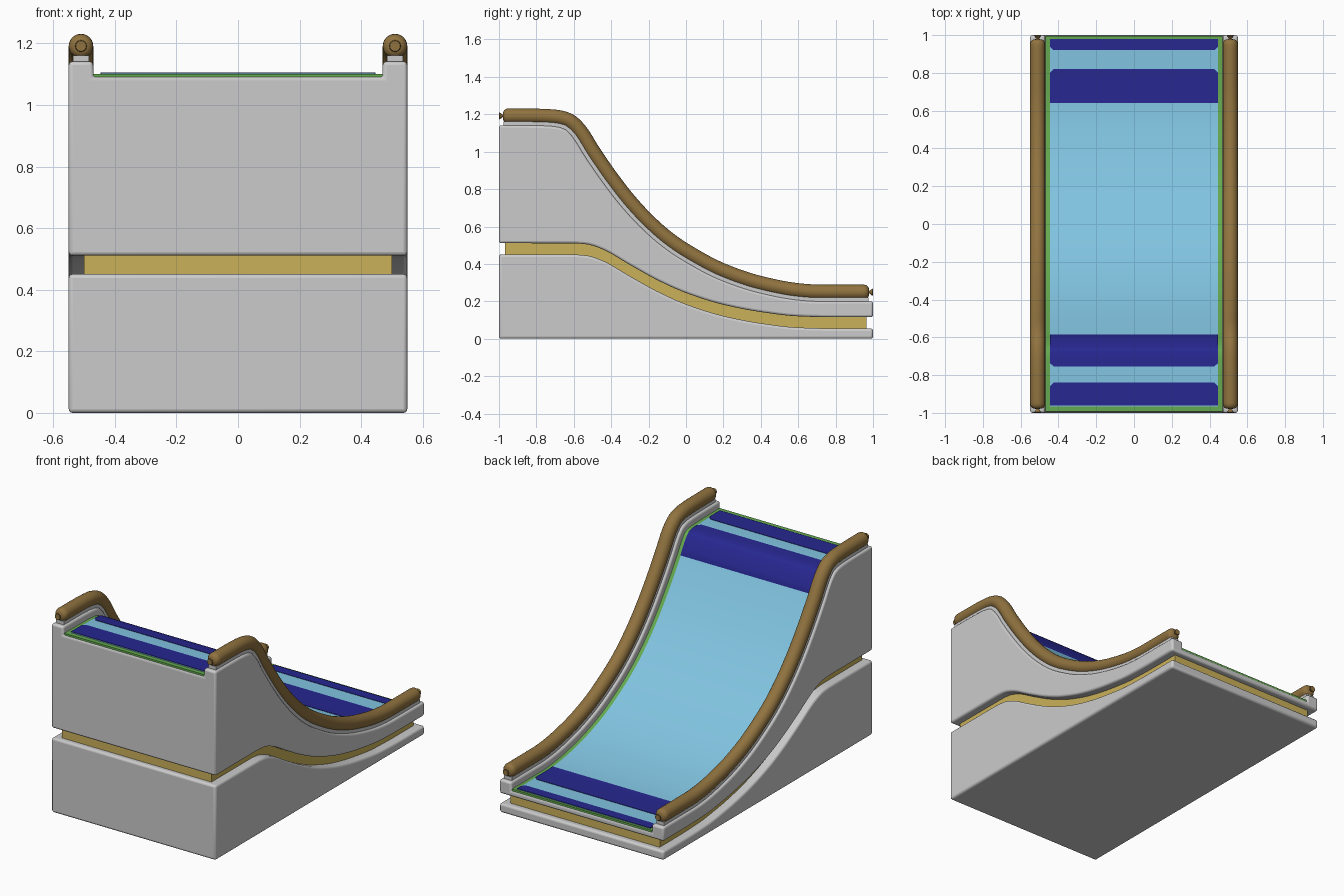
import bpy, bmesh, math

if "Cube" in bpy.data.objects:
    bpy.data.objects.remove(bpy.data.objects["Cube"])

# side-view profiles (y, z)
RAIL = [(-1.1, 1.192), (-0.8, 1.19), (-0.7, 1.185), (-0.63, 1.168), (-0.57, 1.115), (-0.5, 1.005),
        (-0.4, 0.86), (-0.3, 0.732), (-0.2, 0.625), (-0.1, 0.537), (0, 0.468), (0.2, 0.362),
        (0.4, 0.295), (0.6, 0.257), (0.7, 0.25), (1.1, 0.249)]
SEAM = [(-1.1, 0.511), (-0.6, 0.51), (-0.53, 0.505), (-0.45, 0.48), (-0.3, 0.395), (-0.15, 0.312),
        (0, 0.245), (0.2, 0.182), (0.4, 0.143), (0.6, 0.12), (0.8, 0.115), (1.1, 0.115)]


def smooth(pts):
    """Monotone cubic curve z(y) through the points."""
    n = len(pts)
    d = [(pts[i+1][1]-pts[i][1]) / (pts[i+1][0]-pts[i][0]) for i in range(n-1)]
    m = [d[0]] + [2*a*b/(a+b) if a*b > 0 else 0 for a, b in zip(d, d[1:])] + [d[-1]]

    def f(y):
        i = next((k for k in range(n-2) if y < pts[k+1][0]), n-2)
        h = pts[i+1][0] - pts[i][0]
        t = (y - pts[i][0]) / h
        return ((2*t**3-3*t*t+1)*pts[i][1] + (t**3-2*t*t+t)*h*m[i]
                + (3*t*t-2*t**3)*pts[i+1][1] + (t**3-t*t)*h*m[i+1])
    return f


def offset(f, dist):
    """Curve moved perpendicular (downwards) by dist."""
    pts = []
    for i in range(421):
        y = -1.05 + i*0.005
        s = (f(y+0.002) - f(y-0.002)) / 0.004
        k = dist / math.hypot(1, s)
        p = (y + s*k, f(y) - k)
        if not pts or p[0] > pts[-1][0] + 1e-5:
            pts.append(p)

    def g(y):
        i = next((k for k in range(len(pts)-2) if y < pts[k+1][0]), len(pts)-2)
        (a, za), (b, zb) = pts[i], pts[i+1]
        return za + (zb-za)*(y-a)/(b-a)
    return g


def material(name, rgb):
    m = bpy.data.materials.new(name)
    m.diffuse_color = (*rgb, 1)
    m.use_nodes = True
    m.node_tree.nodes["Principled BSDF"].inputs["Base Color"].default_value = m.diffuse_color
    return m


def loft(name, rings, mat=None, bevel=0, angle=35):
    """Closed skin over a row of equal rings."""
    bm = bmesh.new()
    rows = [[bm.verts.new(p) for p in r] for r in rings]
    n = len(rows[0])
    for a, b in zip(rows, rows[1:]):
        for i in range(n):
            bm.faces.new((a[i], a[(i+1) % n], b[(i+1) % n], b[i]))
    bm.faces.new(rows[0])
    bm.faces.new(rows[-1])
    bmesh.ops.recalc_face_normals(bm, faces=bm.faces)
    me = bpy.data.meshes.new(name)
    bm.to_mesh(me)
    bm.free()
    ob = bpy.data.objects.new(name, me)
    bpy.context.collection.objects.link(ob)
    if mat:
        me.materials.append(mat)
    if bevel:
        b = ob.modifiers.new("round_edges", 'BEVEL')
        b.width, b.segments = bevel, 3
        b.limit_method, b.angle_limit = 'ANGLE', math.radians(50)
    bpy.ops.object.select_all(action='DESELECT')
    bpy.context.view_layer.objects.active = ob
    ob.select_set(True)
    bpy.ops.object.shade_smooth_by_angle(angle=math.radians(angle))
    return ob


def span(a, b, step):
    n = max(2, round((b-a)/step))
    return [a + (b-a)*i/n for i in range(n+1)]


def box_rings(ys, x0, x1, bot, top):
    return [[(x0, y, bot(y)), (x1, y, bot(y)), (x1, y, top(y)), (x0, y, top(y))] for y in ys]


brown = material("rail_brown", (0.28, 0.17, 0.05))
yellow = material("band_yellow", (0.6, 0.44, 0.1))
green = material("trim_green", (0.13, 0.4, 0.08))
blue = material("deck_blue", (0.22, 0.55, 0.75))
navy = material("stripe_navy", (0.02, 0.02, 0.28))

rail = smooth(RAIL)
seam = smooth(SEAM)
wall = offset(rail, 0.05)
floor = offset(rail, 0.1)
deck = [offset(rail, d) for d in (0.09, 0.0875, 0.085)]
ys = span(-1, 1, 0.03)

# lower and upper body, with the slide channel cut in the upper one
loft("lower_body", box_rings(ys, -0.55, 0.55, lambda y: 0, lambda y: seam(y) - 0.06), bevel=0.013)
loft("upper_body", [[(-0.55, y, seam(y)), (0.55, y, seam(y)), (0.55, y, wall(y)), (0.47, y, wall(y)),
                     (0.47, y, floor(y)), (-0.47, y, floor(y)), (-0.47, y, wall(y)), (-0.55, y, wall(y))]
                    for y in ys], bevel=0.012)

# recessed band between the bodies
loft("middle_band", box_rings(span(-0.968, 0.965, 0.03), -0.5, 0.5,
                              lambda y: seam(y) - 0.085, lambda y: seam(y) + 0.025), yellow)

# slide surface: green trim, blue deck, navy stripes with clipped corners
loft("deck_trim", box_rings(span(-0.992, 0.994, 0.015), -0.469, 0.469, lambda y: floor(y) - 0.004, deck[0]), green)
loft("slide_deck", box_rings(span(-0.965, 0.98, 0.015), -0.445, 0.445, floor, deck[1]), blue)
for i, (a, b, clip) in enumerate([(-0.96, -0.84, 1), (-0.755, -0.585, 0), (0.64, 0.82, 1), (0.92, 0.98, 0)]):
    rings = []
    for y in ([a] + span(a+0.02, b-0.02, 0.015) + [b]):
        w = 0.425 if y == (b if clip else a) else 0.446
        rings += box_rings([y], -w, w, floor, deck[2])
    loft(f"stripe_{i+1}", rings, navy)

# handrails with rounded ends and flared knobs, on seating strips
END = [(0.999, 0.017), (0.996, 0.019), (0.979, 0.006), (0.977, 0.022), (0.972, 0.031), (0.962, 0.038), (0.95, 0.04)]
stations = [(-y, r) for y, r in END] + [(y, 0.04) for y in span(-0.93, 0.93, 0.02)] + END[::-1]
for side, x in (("left", -0.51), ("right", 0.51)):
    rings = []
    for y, r in stations:
        s = (rail(y+0.002) - rail(y-0.002)) / 0.004
        k = math.hypot(1, s)
        rings.append([(x + r*math.cos(t), y - r*math.sin(t)*s/k, rail(y) + r*math.sin(t)/k)
                      for t in (2*math.pi*j/24 for j in range(24))])
    loft(f"{side}_handrail", rings, brown, angle=50)
    loft(f"{side}_rail_seat", box_rings(span(-0.975, 0.975, 0.03), x-0.026, x+0.026, offset(rail, 0.06), offset(rail, 0.03)))
